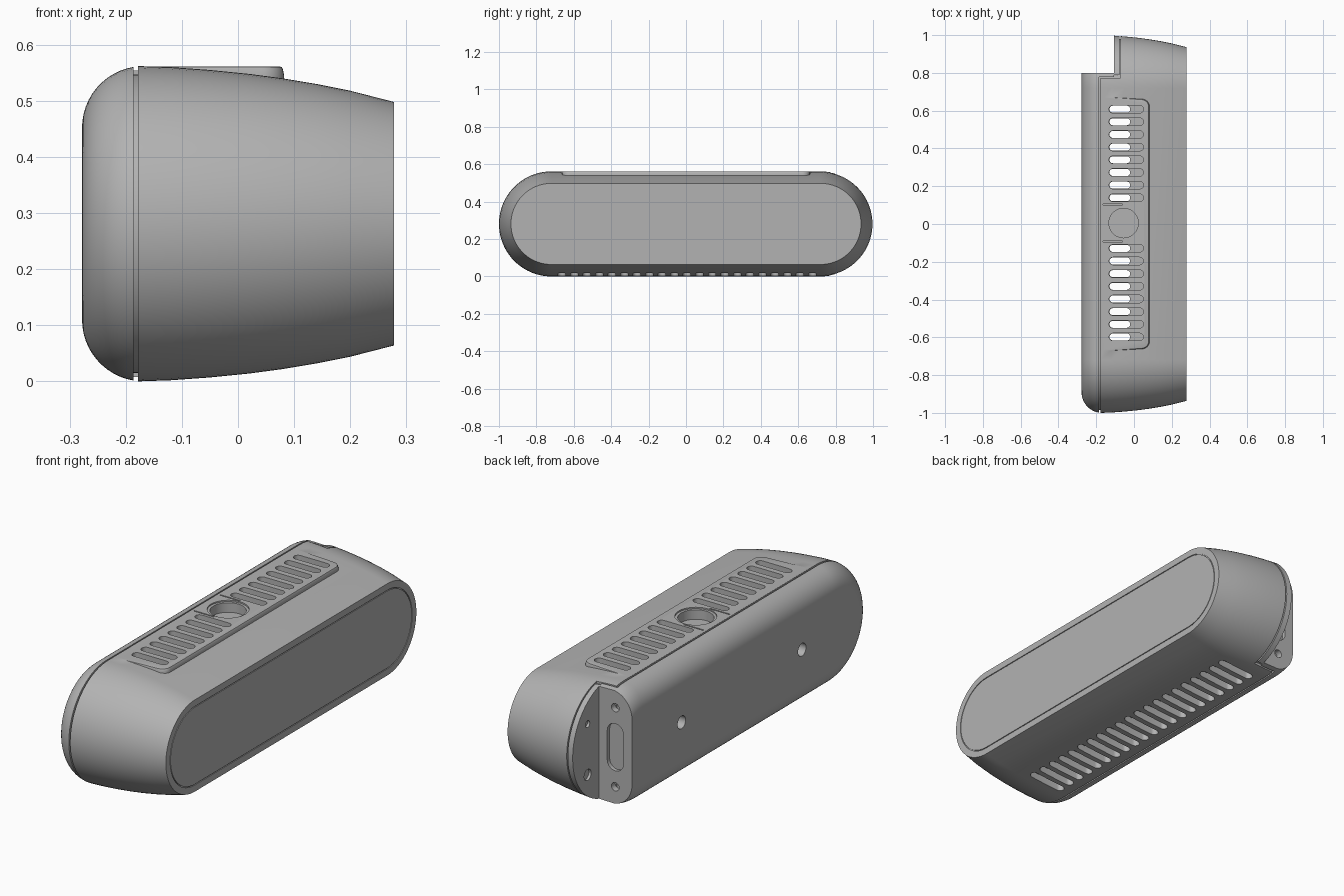
import bpy, bmesh
from math import sin, cos, pi, radians
from mathutils import Vector

if "Cube" in bpy.data.objects:
    bpy.data.objects.remove(bpy.data.objects["Cube"], do_unlink=True)

MID = 0.281      # height of the long axis, also the end radius
HALF = 0.719     # half length of the straight sides
PITCH = 0.067    # vent spacing

grey = bpy.data.materials.new("plain_grey")
grey.use_nodes = True
grey.diffuse_color = (0.45, 0.45, 0.45, 1)
grey.node_tree.nodes["Principled BSDF"].inputs["Base Color"].default_value = (0.45, 0.45, 0.45, 1)


def capsule(half, r, n=10):
    """Outline of a bar with round ends, lying along u."""
    arc = [-pi / 2 + pi * i / n for i in range(n + 1)]
    right = [(half + r * cos(a), r * sin(a)) for a in arc]
    return right + [(-u, -v) for u, v in right]


def circle(r, n=40):
    return [(r * cos(2 * pi * i / n), r * sin(2 * pi * i / n)) for i in range(n)]


def loft(bm, rings):
    rows = [[bm.verts.new(p) for p in ring] for ring in rings]
    n = len(rows[0])
    for a, b in zip(rows, rows[1:]):
        for i in range(n):
            j = (i + 1) % n
            bm.faces.new((a[i], a[j], b[j], b[i]))
    bm.faces.new(rows[0][::-1])
    bm.faces.new(rows[-1])


def prism(bm, outline, centre, axis, depth):
    """Extrude an outline by +-depth along an axis."""
    c = Vector(centre)
    place = {"x": lambda u, v, w: (w, v, u),
             "y": lambda u, v, w: (v, w, u),
             "z": lambda u, v, w: (u, v, w)}[axis]
    loft(bm, [[c + Vector(place(u, v, w)) for u, v in outline] for w in (-depth, depth)])


def box(bm, lo, hi):
    c = [(a + b) / 2 for a, b in zip(lo, hi)]
    x, y, z = [(b - a) / 2 for a, b in zip(lo, hi)]
    prism(bm, [(-x, -y), (x, -y), (x, y), (-x, y)], c, "z", z)


def slot(bm, x0, x1, y, z0, z1, r=0.02):
    outline = capsule((x1 - x0) / 2 - r, r)
    prism(bm, outline, ((x0 + x1) / 2, y, (z0 + z1) / 2), "z", (z1 - z0) / 2)


def finish(bm, name):
    bmesh.ops.recalc_face_normals(bm, faces=bm.faces[:])
    mesh = bpy.data.meshes.new(name)
    bm.to_mesh(mesh)
    bm.free()
    mesh.materials.append(grey)
    ob = bpy.data.objects.new(name, mesh)
    bpy.context.collection.objects.link(ob)
    return ob


def hull(name, profile, y_min=None, y_max=None):
    """Loft of round-ended sections; profile holds (x, inset) pairs."""
    bm = bmesh.new()
    loft(bm, [[(x, u, MID + v) for u, v in capsule(HALF, MID - d, 40)] for x, d in profile])
    for y, side in ((y_min, -1), (y_max, 1)):
        if y is not None:
            geom = bm.verts[:] + bm.edges[:] + bm.faces[:]
            bmesh.ops.bisect_plane(bm, geom=geom, plane_co=(0, y, 0),
                                   plane_no=(0, side, 0), clear_outer=True)
            rim = [e for e in bm.edges if e.is_boundary]
            bmesh.ops.edgeloop_fill(bm, edges=rim)
    return finish(bm, name)


def activate(ob):
    bpy.ops.object.select_all(action="DESELECT")
    ob.select_set(True)
    bpy.context.view_layer.objects.active = ob


def combine(ob, bm, operation="DIFFERENCE"):
    tool = finish(bm, "cutter")
    tool.hide_render = True
    mod = ob.modifiers.new("cut", "BOOLEAN")
    mod.operation, mod.solver, mod.object = operation, "EXACT", tool
    activate(ob)
    bpy.ops.object.modifier_apply(modifier=mod.name)
    bpy.data.objects.remove(tool, do_unlink=True)


# Front shell: tapered body ending in a flat face with a hairline groove
taper = [(-0.178, 0.0), (-0.12, 0.002), (-0.05, 0.007), (0.02, 0.014), (0.08, 0.022),
         (0.14, 0.032), (0.2, 0.044), (0.278, 0.064)]
shell = hull("front_shell", taper + [(0.278, 0.095), (0.274, 0.095), (0.274, 0.099), (0.278, 0.099)])

# Raised vent panel with rounded front corners and a soft rim
corner = [(0.04 + 0.04 * sin(a), 0.62 + 0.04 * cos(a)) for a in [pi / 2 * i / 8 for i in range(9)]]
half_outline = [(-0.172, 0.675)] + corner
panel_outline = half_outline + [(x, -y) for x, y in reversed(half_outline)]
bm = bmesh.new()
loft(bm, [[(x - g, y * (1 - g), z) for x, y in panel_outline]
          for z, g in ((0.5, -0.004), (0.546, -0.002), (0.556, 0.0), (0.56, 0.002), (0.5615, 0.007))])
combine(shell, bm, "UNION")

# Rear corner notch, top and bottom vent pockets, button well
bm = bmesh.new()
box(bm, (-0.5, 0.772, -0.5), (-0.072, 1.5, 1))
for k in range(-10, 11):
    y = 0.005 + k * PITCH
    slot(bm, -0.135, 0.055, y, -0.1, 0.045)
    if 2 <= abs(k) <= 9:
        slot(bm, -0.132, 0.05, y, 0.52, 0.7)
prism(bm, circle(0.078), (-0.055, 0.005, 0.6), "z", 0.09)
combine(shell, bm)

# Vents running right through, button lip and the thin lines beside it
bm = bmesh.new()
for k in range(2, 10):
    for s in (-1, 1):
        slot(bm, -0.13, -0.02, 0.005 + s * k * PITCH, -0.2, 0.8, 0.0185)
prism(bm, circle(0.09), (-0.055, 0.005, 0.6), "z", 0.045)
for y in (-0.093, 0.103):
    box(bm, (-0.165, y - 0.003, 0.55), (-0.06, y + 0.003, 0.7))
combine(shell, bm)

# Rear cover: rounded dish, cut short at the notch
dish = []
for i in range(13):
    t = radians(80.6) * i / 12
    dish.append((-0.278 + 0.11 * (1 - cos(t)), 0.11 * (1 - sin(t))))
cover = hull("rear_cover", dish, y_max=0.8)

# Notch side wall and notch end plate
wall = hull("notch_wall", [(-0.1865, 0.0015), (-0.105, 0.003)], y_min=0.778, y_max=0.8)
plate = hull("notch_plate", [(-0.105, 0.003), (-0.078, 0.005)], y_min=0.79)

# Inner cores seen in the seams
cores = [hull("seam_core", [(-0.2, 0.015), (-0.15, 0.015)], y_max=0.79),
         hull("wall_core", [(-0.2, 0.015), (-0.06, 0.015)], y_min=0.74, y_max=0.785),
         hull("plate_core", [(-0.09, 0.02), (-0.06, 0.02)], y_min=0.76)]

# Connector slot and screw holes in the notch side face
for ob in (cover, wall, cores[0], cores[1]):
    bm = bmesh.new()
    prism(bm, capsule(0.07, 0.042), (-0.19, 0.8, MID), "y", 0.018)
    for z in (0.094, 0.468):
        prism(bm, circle(0.02, 24), (-0.19, 0.8, z), "y", 0.03)
    combine(ob, bm)

# Screw holes in the notch end plate
bm = bmesh.new()
for z, r in ((0.16, 0.026), (0.4, 0.016)):
    prism(bm, circle(r, 24), (-0.105, 0.885, z), "x", 0.012)
combine(plate, bm)

# Two mounting holes in the back
bm = bmesh.new()
for y in (-0.47, 0.43):
    prism(bm, circle(0.03, 24), (-0.278, y, MID), "x", 0.04)
combine(cover, bm)

for ob in [shell, cover, wall, plate] + cores:
    activate(ob)
    bpy.ops.object.shade_smooth_by_angle(angle=radians(30))
